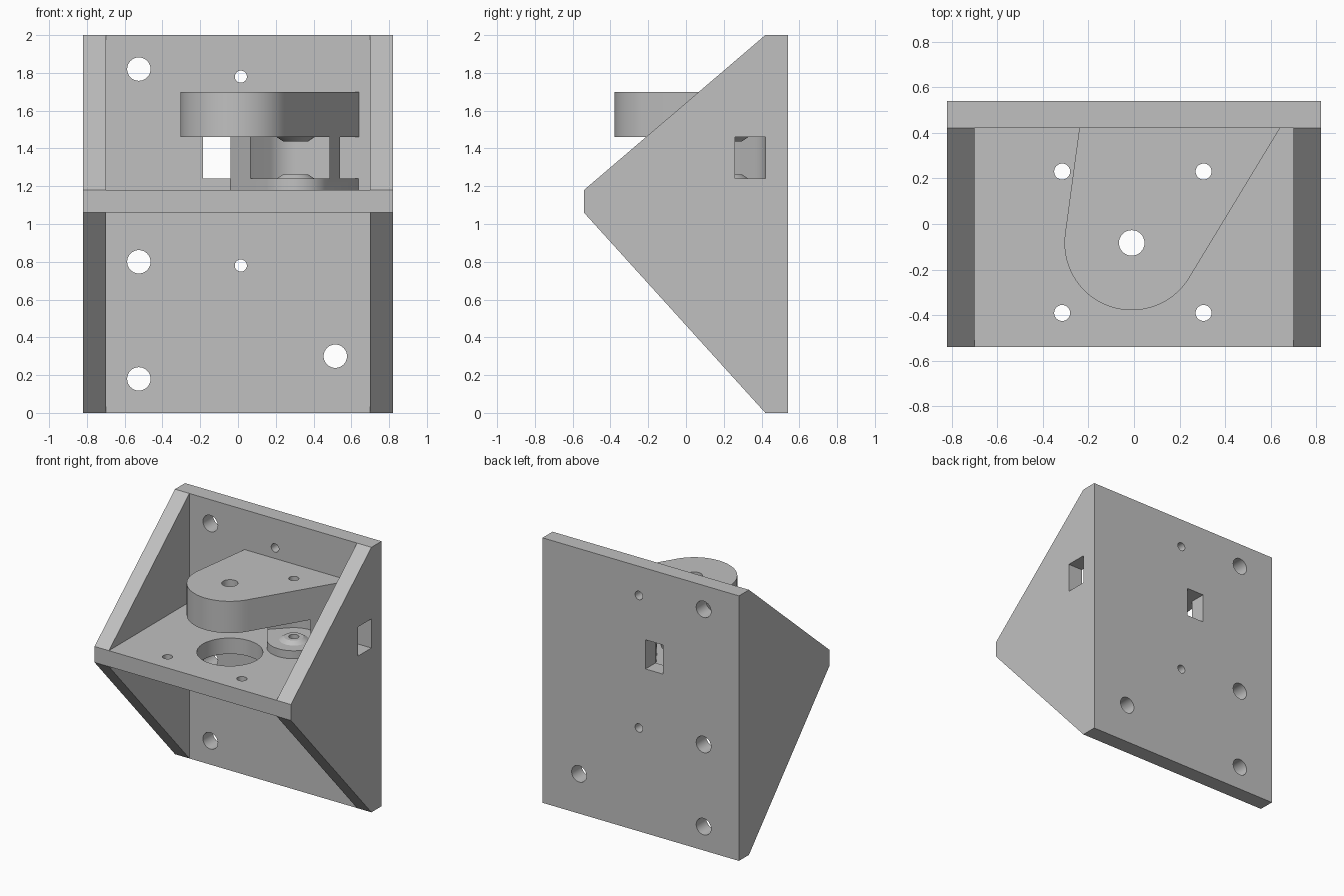
import bpy, bmesh, math
from mathutils import Vector
from mathutils.geometry import convex_hull_2d

if "Cube" in bpy.data.objects:
    bpy.data.objects.remove(bpy.data.objects["Cube"])

grey = bpy.data.materials.new("plain grey")
grey.diffuse_color = (0.53, 0.53, 0.53, 1)
grey.use_nodes = True
grey.node_tree.nodes["Principled BSDF"].inputs["Base Color"].default_value = grey.diffuse_color


def make(name, bm):
    bmesh.ops.recalc_face_normals(bm, faces=bm.faces)
    me = bpy.data.meshes.new(name)
    bm.to_mesh(me)
    bm.free()
    me.materials.append(grey)
    ob = bpy.data.objects.new(name, me)
    bpy.context.collection.objects.link(ob)
    return ob


def prism(name, pts, lo, hi, axis='Z'):
    """Extrude a 2D outline along z, y (outline in xz) or x (outline in yz)."""
    place = {'Z': lambda a, b, c: (a, b, c),
             'Y': lambda a, b, c: (a, c, b),
             'X': lambda a, b, c: (c, a, b)}[axis]
    bm = bmesh.new()
    rings = [[bm.verts.new(place(a, b, c)) for a, b in pts] for c in (lo, hi)]
    n = len(pts)
    bm.faces.new(rings[0])
    bm.faces.new(rings[1])
    for i in range(n):
        j = (i + 1) % n
        bm.faces.new((rings[0][i], rings[0][j], rings[1][j], rings[1][i]))
    return make(name, bm)


def circle(c, r, n=64):
    return [(c[0] + r * math.cos(2 * math.pi * i / n),
             c[1] + r * math.sin(2 * math.pi * i / n)) for i in range(n)]


def hull(pts):
    vs = [Vector(p) for p in pts]
    return [pts[i] for i in convex_hull_2d(vs)]


def box(name, x0, x1, y0, y1, z0, z1):
    return prism(name, [(x0, y0), (x1, y0), (x1, y1), (x0, y1)], z0, z1)


def cone(name, c, z0, r0, z1, r1):
    bm = bmesh.new()
    n = 48
    lo = [bm.verts.new((x, y, z0)) for x, y in circle(c, r0, n)]
    hi = [bm.verts.new((x, y, z1)) for x, y in circle(c, r1, n)]
    bm.faces.new(lo)
    bm.faces.new(hi)
    for i in range(n):
        j = (i + 1) % n
        bm.faces.new((lo[i], lo[j], hi[j], hi[i]))
    return make(name, bm)


def combine(target, other, op):
    m = target.modifiers.new("join", 'BOOLEAN')
    m.operation, m.object, m.solver = op, other, 'EXACT'
    bpy.context.view_layer.update()
    dg = bpy.context.evaluated_depsgraph_get()
    me = bpy.data.meshes.new_from_object(target.evaluated_get(dg))
    target.modifiers.clear()
    target.data = me
    bpy.data.objects.remove(other)


def add(t, o):
    combine(t, o, 'UNION')


def cut(t, o):
    combine(t, o, 'DIFFERENCE')


axle = (-0.01, -0.083)
idler = (0.305, 0.23)

# Frame: side profile hollowed above and below the shelf
frame = prism("wall_bracket", [(0.42, 0), (0.54, 0), (0.54, 2), (0.42, 2),
                               (-0.54, 1.18), (-0.54, 1.06)], -0.82, 0.82, 'X')
cut(frame, box("upper_space", -0.7, 0.7, -1, 0.42, 1.18, 2.5))
cut(frame, box("lower_space", -0.7, 0.7, -1, 0.42, -0.5, 1.06))

# Shaft opening in the shelf
cut(frame, prism("shaft_opening", circle(axle, 0.226), 1.0, 1.25))

# Idler pad and pillar, then the overhanging arm
add(frame, prism("idler_block", hull(circle(idler, 0.185) + [(-0.053, 0.44), (0.65, 0.44)]),
                 1.14, 1.48))
add(frame, prism("arm", hull(circle(axle, 0.295, 96) + [(-0.237, 0.44), (0.652, 0.44)]),
                 1.46, 1.70))

# Belt cavity, with slots out through the right side and the back
cut(frame, prism("belt_cavity", hull(circle(idler, 0.19) + circle(axle, 0.19)), 1.24, 1.46))
cut(frame, box("side_slot", 0.305, 1.0, 0.26, 0.42, 1.24, 1.46))
cut(frame, box("back_slot", -0.185, -0.04, 0.40, 0.7, 1.24, 1.46))

# Raised idler washers below and above
add(frame, cone("lower_washer", idler, 1.22, 0.13, 1.262, 0.067))
add(frame, cone("upper_washer", idler, 1.438, 0.067, 1.48, 0.13))

# Vertical bores: arm axle and four motor screws
cut(frame, prism("axle_bore", circle(axle, 0.056, 32), 1.40, 1.8))
for x in (-0.315, 0.305):
    for y in (-0.39, 0.23):
        cut(frame, prism("screw_bore", circle((x, y), 0.035, 32), 1.0, 1.8))

# Mounting holes through the back plate
for x, z, r in ((-0.525, 1.82, 0.062), (-0.525, 0.80, 0.062), (-0.525, 0.18, 0.062),
                (0.515, 0.30, 0.062), (0.015, 1.78, 0.032), (0.015, 0.78, 0.032)):
    cut(frame, prism("mount_hole", circle((x, z), r, 32), 0.38, 0.7, 'Y'))

bpy.ops.object.select_all(action='DESELECT')
frame.select_set(True)
bpy.context.view_layer.objects.active = frame
bpy.ops.object.shade_smooth_by_angle(angle=math.radians(20))
